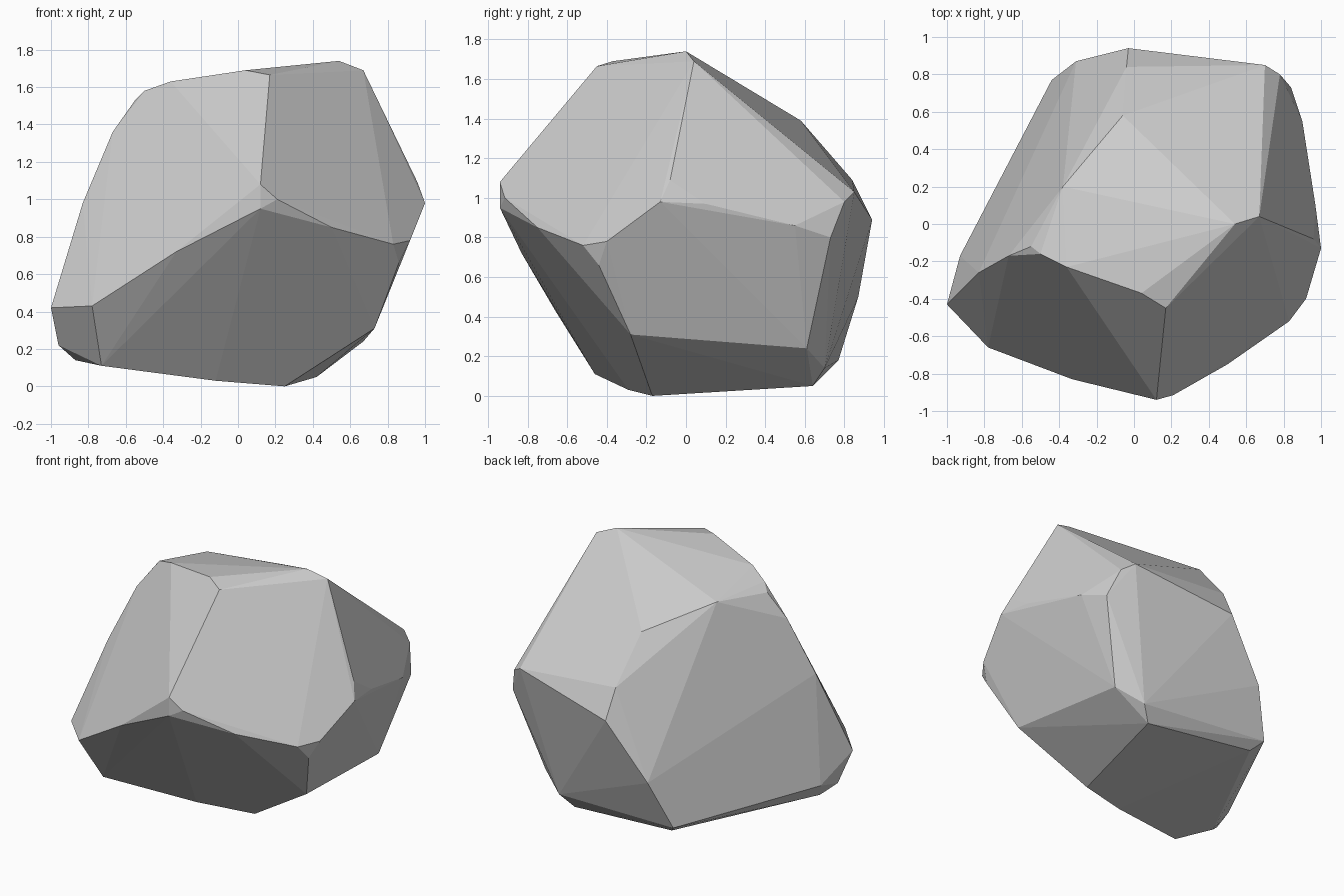
import bpy, bmesh, math

# Corner points of the boulder, grouped by region
crown = [(0.04, -0.37, 1.69), (0.17, -0.45, 1.665), (0.54, 0.0, 1.74), (0.67, 0.04, 1.69),
         (-0.36, -0.23, 1.63), (-0.50, -0.16, 1.58), (-0.55, -0.12, 1.53),
         (-0.38, 0.20, 1.54), (-0.06, 0.58, 1.39)]
front = [(0.14, -0.63, 1.45), (0.12, -0.94, 1.08), (0.12, -0.94, 0.95), (0.21, -0.915, 1.0),
         (0.50, -0.75, 0.85), (0.83, -0.52, 0.76), (0.86, -0.44, 0.66), (0.92, -0.40, 0.78),
         (-0.33, -0.83, 0.72), (-0.78, -0.66, 0.43)]
right = [(0.96, -0.08, 1.09), (1.0, -0.13, 0.98), (0.97, 0.1, 0.97), (0.90, 0.55, 0.86),
         (0.84, 0.73, 0.80), (0.73, -0.28, 0.31), (0.67, 0.61, 0.24)]
back = [(0.70, 0.85, 1.03), (0.78, 0.80, 0.98), (-0.03, 0.94, 0.89), (-0.04, 0.84, 1.09),
        (-0.31, 0.87, 0.50), (-0.44, 0.77, 0.18)]
left = [(-1.0, -0.43, 0.42), (-0.96, -0.32, 0.22), (-0.93, -0.17, 0.25), (-0.83, -0.26, 0.98),
        (-0.67, -0.17, 1.36)]
base = [(0.25, -0.17, 0.0), (0.42, 0.64, 0.05), (0.50, 0.70, 0.14), (-0.12, -0.29, 0.03),
        (-0.73, -0.46, 0.11), (-0.87, -0.25, 0.14), (-0.38, 0.70, 0.12)]

# Wrap the corners in a faceted skin and merge nearly flat facets
bm = bmesh.new()
for p in crown + front + right + back + left + base:
    bm.verts.new(p)
bmesh.ops.convex_hull(bm, input=bm.verts[:])
loose = [v for v in bm.verts if not v.link_faces]
bmesh.ops.delete(bm, geom=loose, context='VERTS')
bmesh.ops.dissolve_limit(bm, angle_limit=math.radians(3),
                         verts=bm.verts[:], edges=bm.edges[:])
bmesh.ops.recalc_face_normals(bm, faces=bm.faces[:])

mesh = bpy.data.meshes.new("boulder")
bm.to_mesh(mesh)
bm.free()
boulder = bpy.data.objects.new("boulder", mesh)
bpy.context.collection.objects.link(boulder)
